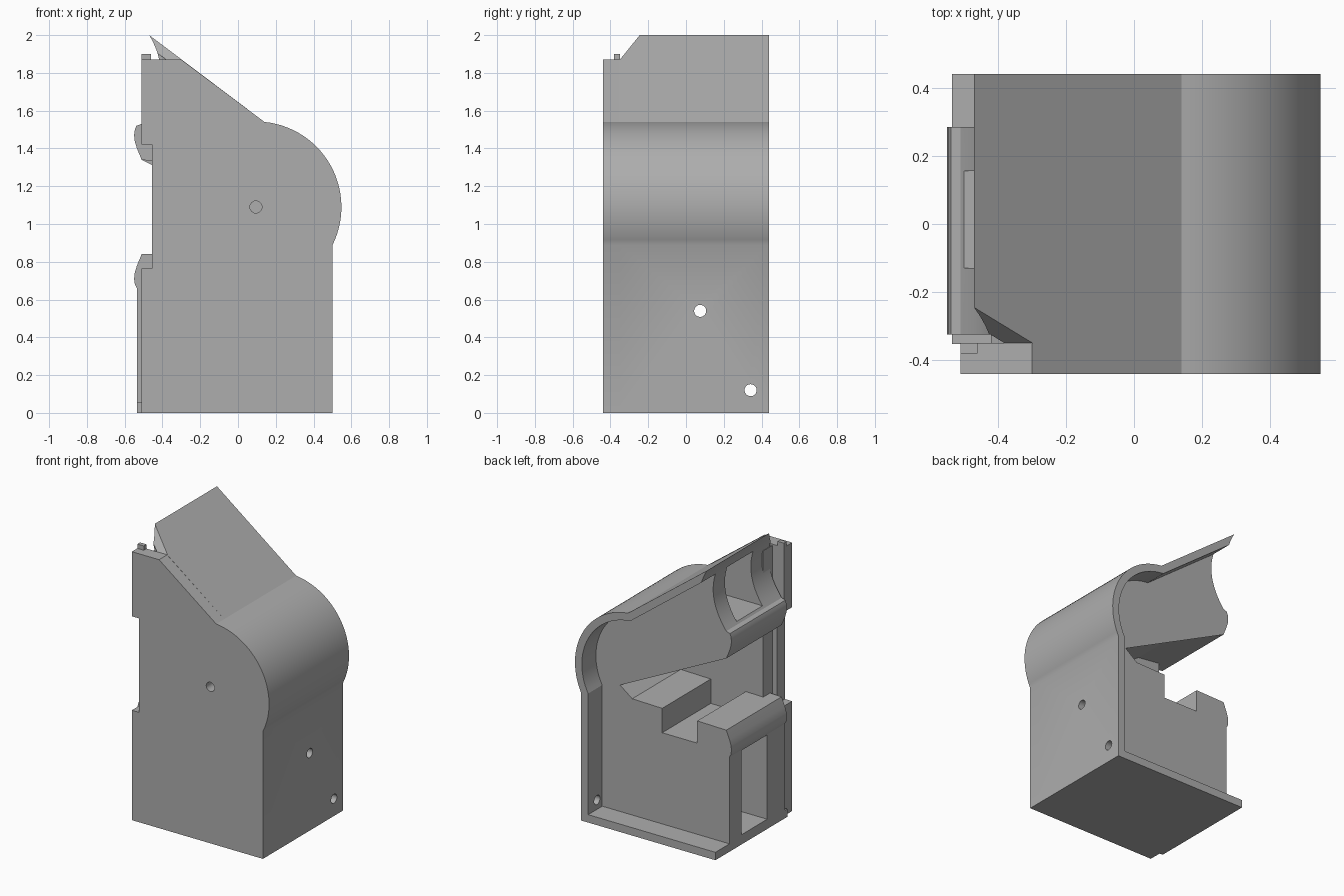
import bpy, bmesh, math
from mathutils import Vector

cube = bpy.data.objects.get("Cube")
if cube:
    bpy.data.objects.remove(cube, do_unlink=True)

grey = bpy.data.materials.new("plain grey")
grey.use_nodes = True
grey.diffuse_color = (0.42, 0.42, 0.42, 1)
grey.node_tree.nodes["Principled BSDF"].inputs["Base Color"].default_value = (0.42, 0.42, 0.42, 1)


def prism(name, points, start, end, axis="y"):
    """Extrude an (x, z) profile along y, or a (y, z) profile along x."""
    bm = bmesh.new()
    place = (lambda a, b: (a, start, b)) if axis == "y" else (lambda a, b: (start, a, b))
    face = bm.faces.new([bm.verts.new(place(a, b)) for a, b in points])
    step = Vector((0, end - start, 0)) if axis == "y" else Vector((end - start, 0, 0))
    made = bmesh.ops.extrude_face_region(bm, geom=[face])["geom"]
    bmesh.ops.translate(bm, vec=step, verts=[g for g in made if isinstance(g, bmesh.types.BMVert)])
    bmesh.ops.recalc_face_normals(bm, faces=bm.faces)
    mesh = bpy.data.meshes.new(name)
    bm.to_mesh(mesh)
    bm.free()
    mesh.materials.append(grey)
    obj = bpy.data.objects.new(name, mesh)
    bpy.context.collection.objects.link(obj)
    return obj


def rect(a0, b0, a1, b1):
    return [(a0, b0), (a1, b0), (a1, b1), (a0, b1)]


def arc(cx, cz, r, a0, a1, n=28):
    angles = [math.radians(a0 + (a1 - a0) * i / n) for i in range(n + 1)]
    return [(cx + r * math.cos(a), cz + r * math.sin(a)) for a in angles]


def cut(obj, points, start, end, axis="y"):
    cutter = prism("cutter", points, start, end, axis)
    cutter.hide_render = True
    mod = obj.modifiers.new("cut", "BOOLEAN")
    mod.operation, mod.solver, mod.object = "DIFFERENCE", "EXACT", cutter
    bpy.context.view_layer.objects.active = obj
    bpy.ops.object.modifier_apply(modifier=mod.name)
    bpy.data.objects.remove(cutter, do_unlink=True)


CX, CZ = 0.095, 1.09          # centre of the dome and of the slot
FRONT, BACK = -0.44, 0.44
GAP, BLOCK_BACK = -0.325, 0.285


def roof_end(z):
    """Concave curve at the open side, from roof tip to upper hook."""
    t = (2 - z) / 0.47
    return (-0.47 - 0.04 * t + 0.32 * t * (1 - t), z)


outer_dome = arc(CX, CZ, 0.4525, -26.5, 84.3)
inner_dome = arc(CX, CZ, 0.40, -28.6, 86)

# Front plate with its rail notch
plate = prism("front_plate", [(-0.51, 0), (0.5, 0)] + outer_dome + [
    (-0.3, 1.87), (-0.51, 1.87), (-0.51, 1.42), (-0.455, 1.42),
    (-0.455, 0.765), (-0.51, 0.765)], FRONT, -0.35)

# Thicker inner part of the front wall
inner_wall = prism("slot_end_wall", [(-0.42, 0.02), (0.48, 0.02), (0.48, 0.89)]
                   + arc(CX, CZ, 0.43, -26, 84) + [(-0.28, 1.82), (-0.42, 1.86)], -0.355, -0.25)

# Thin shell: floor, side wall, dome and sloping roof
curve = [roof_end(2 - 0.095 * i / 4) for i in range(5)]
shell = prism("outer_shell", [(-0.535, 0), (0.5, 0)] + outer_dome + curve
              + inner_dome[::-1] + [(0.446, 0.055), (-0.535, 0.055)], -0.352, BACK)

# Hook outlines, mirrored about the slot centre line
hook = [(-0.51, 0.84), (-0.535, 0.78), (-0.547, 0.74), (-0.55, 0.71), (-0.546, 0.68), (-0.535, 0.66)]
slot = [(-0.286, 0.845), (-0.286, 0.69), (-0.016, 0.69), (-0.016, 0.86), (0.215, 0.865), (0.308, 0.935)]


def mirrored(points):
    return [(x, 2 * CZ - z) for x, z in points[::-1]]


# Inner block with the rail slot and two hooks
upper_hook = [(x, z) for x, z in mirrored(hook) if z < 1.51]
body = prism("inner_block",
             [(-0.535, 0.03), (0.47, 0.03)] + arc(CX, CZ, 0.42, -27, 85)
             + [roof_end(1.92 - 0.39 * i / 14) for i in range(15)]
             + [(-0.538, 1.52)] + upper_hook + mirrored(slot) + slot[::-1] + hook,
             GAP, BLOCK_BACK)

# Pockets between the ribs
cut(body, rect(-0.7, 0.068, 0.45, 0.655), -0.13, 0.155)
cut(body, [(-0.7, 1.545), (-0.15, 1.545), (-0.15, 2.1), (-0.7, 2.1)], -0.13, 0.155)

# Slanted corner of the roof
corner = [(-0.6, 1.87), (-0.35, 1.87), (-0.245, 2), (-0.245, 2.2), (-0.6, 2.2)]
for obj in (shell, body):
    cut(obj, corner, -1, 1, "x")

# Screw holes
for obj in (plate, inner_wall):
    cut(obj, arc(CX, CZ, 0.032, 0, 345, 23), -0.6, -0.2)
for y, z in ((0.075, 0.54), (0.342, 0.12)):
    for obj in (shell, body) if y < 0.2 else (shell,):
        cut(obj, arc(y, z, 0.032, 0, 345, 23), 0.4, 0.6, "x")

# Small locating tab
tab = prism("top_tab", rect(-0.51, 1.8, -0.46, 1.9), -0.38, -0.35)

# Smooth curves, sharp corners
for obj in (plate, inner_wall, shell, body, tab):
    bpy.ops.object.select_all(action="DESELECT")
    obj.select_set(True)
    bpy.context.view_layer.objects.active = obj
    bpy.ops.object.shade_smooth_by_angle(angle=math.radians(25))
